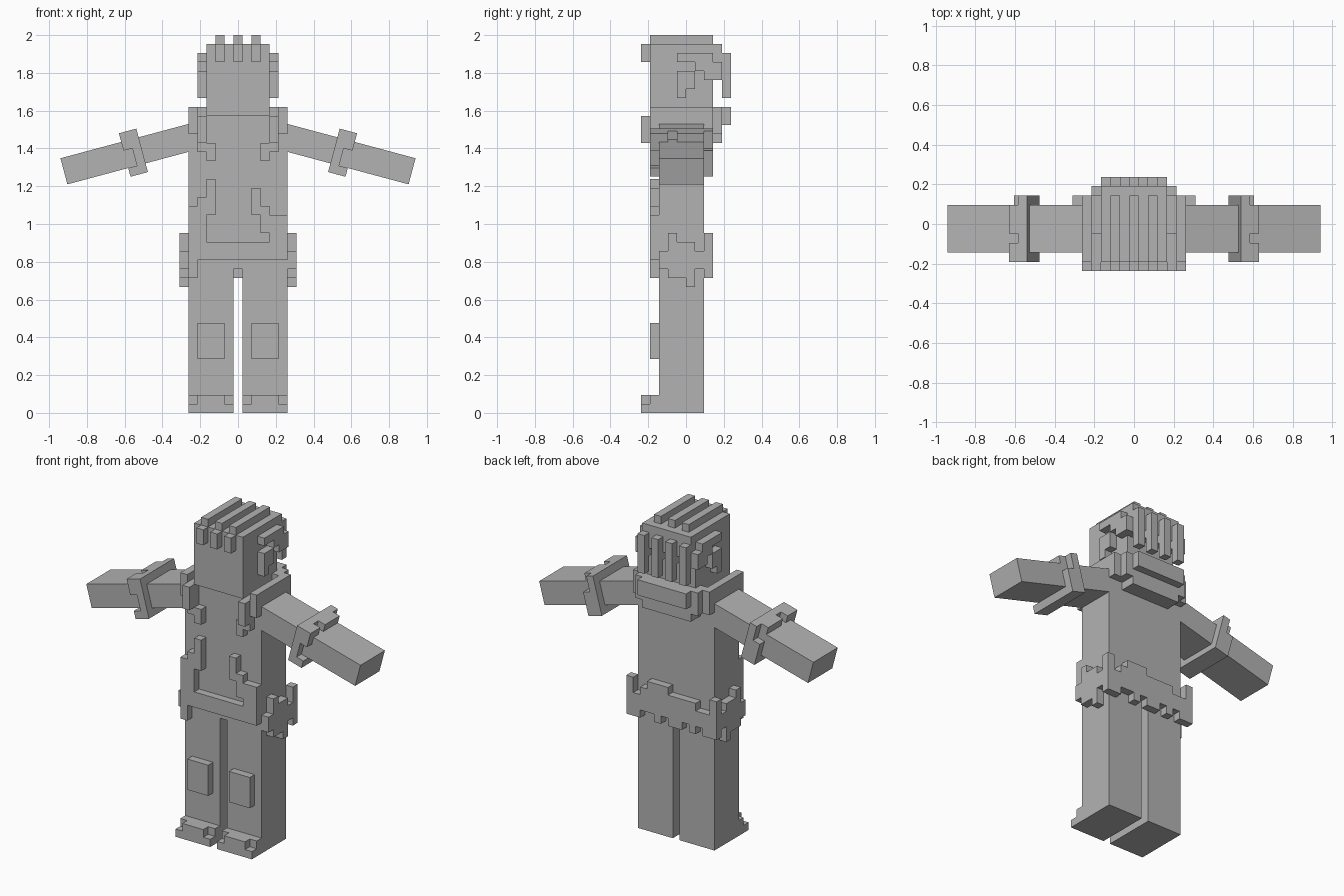
import bpy
import bmesh
import math
from itertools import product
from mathutils import Matrix, Vector

UNIT = 2 / 42  # the whole figure is 42 blocks tall
SIDES = {"left": 1, "right": -1}

old = bpy.data.objects.get("Cube")
if old:
    bpy.data.objects.remove(old, do_unlink=True)

grey = bpy.data.materials.new("plain grey")
grey.use_nodes = True
grey.diffuse_color = (0.45, 0.45, 0.45, 1)
shader = next(n for n in grey.node_tree.nodes if n.type == "BSDF_PRINCIPLED")
shader.inputs["Base Color"].default_value = grey.diffuse_color


def finish(name, bm, matrix=None):
    bm.transform(Matrix.Scale(UNIT, 4) @ (matrix or Matrix()))
    bmesh.ops.recalc_face_normals(bm, faces=bm.faces)
    mesh = bpy.data.meshes.new(name)
    bm.to_mesh(mesh)
    bm.free()
    mesh.materials.append(grey)
    bpy.context.collection.objects.link(bpy.data.objects.new(name, mesh))


def boxes(name, spans, matrix=None):
    """Boxes given as (x, y, z) ranges in blocks."""
    bm = bmesh.new()
    for span in spans:
        low, high = Vector([min(s) for s in span]), Vector([max(s) for s in span])
        place = Matrix.Translation((low + high) / 2) @ Matrix.Diagonal((*(high - low), 1))
        bmesh.ops.create_cube(bm, size=1, matrix=place)
    finish(name, bm, matrix)


def block(x, y, z):
    return set(product(range(*x), range(*y), range(*z)))


def both(cells):
    return cells | {(-x, y, z) for x, y, z in cells}


def mask(rows, first, top, to_cell):
    """Turn a drawn pattern, listed from the top down, into cells."""
    return {to_cell(first + c, top - r) for r, row in enumerate(rows.split())
            for c, mark in enumerate(row) if mark == "#"}


def blocks(name, cells):
    """Outer skin of a set of unit cells; x cells are centred on whole numbers."""
    bm = bmesh.new()
    verts = {}
    for cell in cells:
        for axis, step in product(range(3), (0, 1)):
            near = list(cell)
            near[axis] += 2 * step - 1
            if tuple(near) in cells:
                continue
            corners = []
            for a, b in ((0, 0), (1, 0), (1, 1), (0, 1)):
                p = list(cell)
                p[axis] += step
                p[(axis + 1) % 3] += a
                p[(axis + 2) % 3] += b
                p = tuple(p)
                if p not in verts:
                    verts[p] = bm.verts.new((p[0] - 0.5, p[1], p[2]))
                corners.append(verts[p])
            bm.faces.new(corners if step else corners[::-1])
    finish(name, bm)


# Body and head
DEPTH = (-3, 2)
boxes("torso", [((-5.5, 5.5), DEPTH, (16, 33))])
boxes("head", [((-3.5, 3.5), (-4, 3), (33, 41))])

# Legs with shoes and knee pads, arms with bands
for label, s in SIDES.items():
    boxes(label + "_leg", [((s * 0.5, s * 5.5), DEPTH, (0, 16))])
    boxes(label + "_shoe", [((s * 0.5, s * 5.5), (-5, -3), (0, 1)),
                            ((s * 0.5, s * 5.5), (-4, -3), (1, 2)),
                            ((s * 1.5, s * 4.5), (-5, -4), (1, 2))])
    boxes(label + "_knee_pad", [((s * 1.5, s * 4.5), (-4, -3), (6, 10))])
    shoulder = (Matrix.Translation((s * 3.9, 0, 31))
                @ Matrix.Rotation(s * math.radians(15), 4, "Y"))
    boxes(label + "_arm", [((0, s * 16), DEPTH, (-1.5, 1.5))], shoulder)
    tall, outer = (-2.5, 2.5), (s * 8, s * 9)
    boxes(label + "_arm_band", [((s * 7, s * 8), (-4, 3), tall),
                                (outer, (-1, 2), tall),
                                (outer, (-4, -2), (0.5, 2.5)),
                                (outer, (-4, 3), (-2.5, -1.5)),
                                (outer, (2, 3), (-1.5, 0.5))], shoulder)

# Hair: ridges over the crown, fringe, back locks and side locks
hair = set()
for x in (-2, 0, 2):
    hair |= block((x, x + 1), (-4, 3), (41, 42))
    hair |= block((x, x + 1), (-5, -4), (39, 41))
hair |= block((-3, 4), (3, 4), (38, 41))
for x in (-3, -1, 1, 3):
    hair |= block((x, x + 1), (3, 4), (37, 38))
    hair |= block((x, x + 1), (4, 5), (35, 40))
side_locks = """
####.
..###
##.##
##...
#....
"""
hair |= both(mask(side_locks, -1, 39, lambda y, z: (4, y, z)))
blocks("hair", hair)

# Collar: shoulder ridges, front straps and a stepped back
collar = both(block((5, 6), (-4, 3), (33, 34))
              | block((4, 6), (-4, -3), (31, 33))
              | block((4, 5), (-5, -4), (30, 33))
              | block((4, 5), (-4, -3), (29, 31))
              | block((3, 4), (-4, -3), (28, 30)))
collar |= block((-5, 6), (2, 3), (31, 34))
collar |= block((-4, 5), (3, 4), (31, 34))
collar |= block((-3, 4), (2, 4), (30, 31))
collar |= block((-3, 4), (4, 5), (32, 34))
blocks("collar", collar)

# Ragged apron on the front
apron = """
..#........
..#....#...
.##....#...
###....##..
##......###
##......###
##.......##
###########
###########
#..........
#..........
"""
blocks("front_apron", mask(apron, -5, 25, lambda x, z: (x, -4, z)))

# Ragged belt around the sides and back
belt_back = """
......###..
..########.
###########
###########
#.#.##.#..#
"""
belt_side = """
.#...#
.###.#
######
######
.###.#
...#..
"""
belt = mask(belt_back, -5, 19, lambda x, z: (x, 2, z))
belt |= both(mask(belt_side, -3, 19, lambda y, z: (6, y, z)))
blocks("belt", belt)
